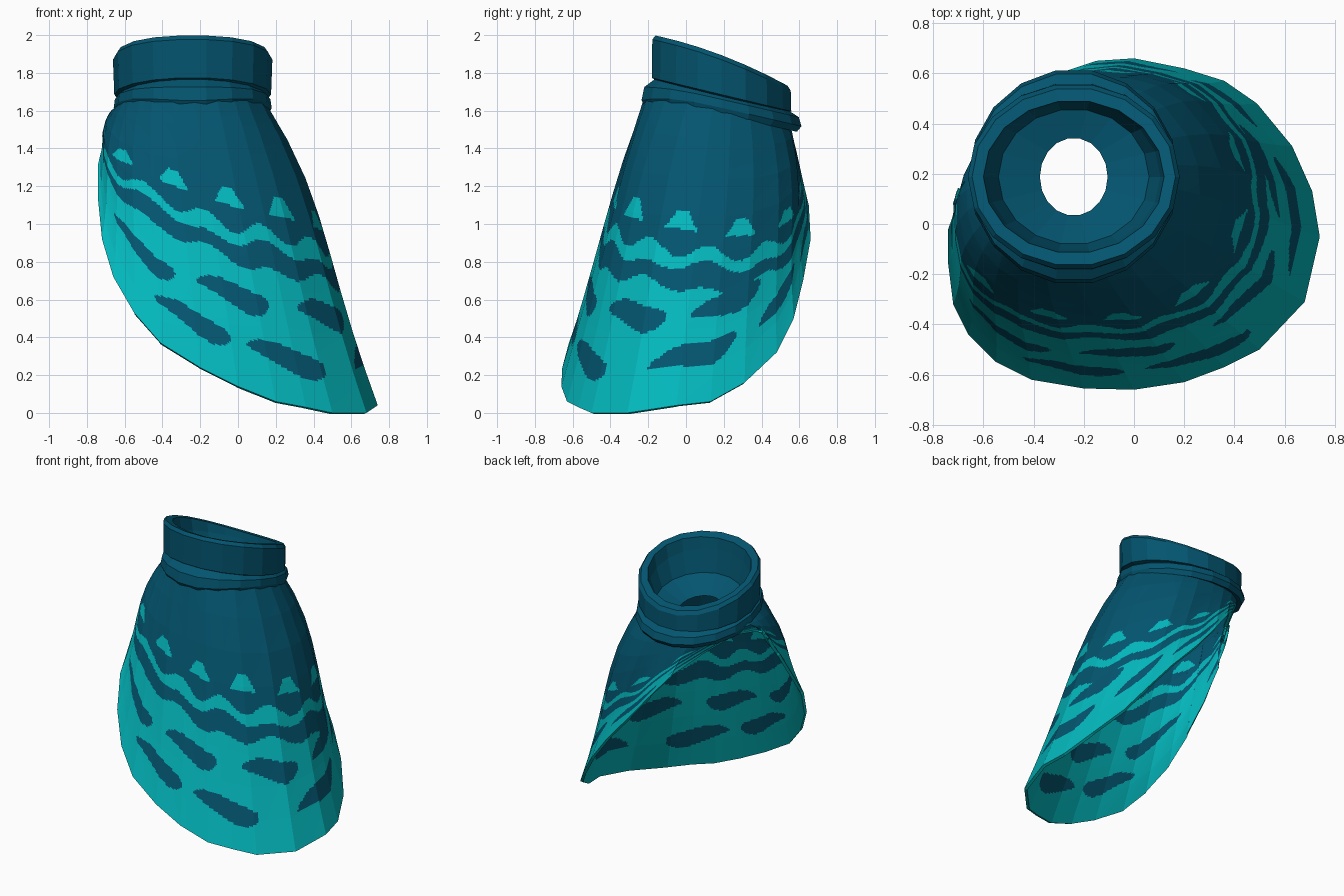
import bpy
import math
from mathutils import Vector

if "Cube" in bpy.data.objects:
    bpy.data.objects.remove(bpy.data.objects["Cube"])


def make_material(name, color):
    mat = bpy.data.materials.new(name)
    mat.use_nodes = True
    mat.diffuse_color = color
    mat.node_tree.nodes["Principled BSDF"].inputs["Base Color"].default_value = color
    return mat


blue = make_material("deep_blue", (0.001, 0.09, 0.16, 1))
teal = make_material("bright_teal", (0.001, 0.479, 0.509, 1))


def make_object(name, verts, faces, materials):
    mesh = bpy.data.meshes.new(name)
    mesh.from_pydata(verts, [], faces)
    for mat in materials:
        mesh.materials.append(mat)
    obj = bpy.data.objects.new(name, mesh)
    bpy.context.collection.objects.link(obj)
    return obj


def loft(rings, closed=False):
    """Join rings of equal length with quads."""
    n = len(rings[0])
    verts = [p for ring in rings for p in ring]
    last = len(rings) if closed else len(rings) - 1
    faces = []
    for j in range(last):
        a, b = j * n, (j + 1) % len(rings) * n
        for i in range(n):
            k = (i + 1) % n
            faces.append((a + i, a + k, b + k, b + i))
    return verts, faces


# Slanted hem, counter-clockwise from the left side
HEM = [Vector(p) for p in (
    (.74, -.05, .04), (.71, .13, .06), (.63, .31, .16), (.49, .48, .32),
    (.36, .57, .5), (.2, .62, .7), (0, .66, .92), (-.15, .65, 1.1),
    (-.3, .6, 1.28), (-.46, .46, 1.43), (-.6, .29, 1.54), (-.69, .12, 1.53),
    (-.74, -.02, 1.32), (-.74, -.16, 1.12), (-.72, -.32, .92), (-.66, -.44, .72),
    (-.55, -.55, .53), (-.41, -.62, .37), (-.2, -.655, .24), (0, -.66, .14),
    (.2, -.63, .06), (.36, -.57, .03), (.5, -.5, 0), (.68, -.31, 0))]
NECK = Vector((-.24, .17, 1.64))
ROWS, SUB = 8, 16


def cloth_point(hem, s):
    """Point on the cape at height fraction s above a hem point."""
    a = math.atan2(hem.y, hem.x)
    out = Vector((math.cos(a), math.sin(a), 0))
    top = NECK + Vector((.385 * out.x, .375 * out.y, -.08 * out.y))
    back_right = max(0, math.cos(a - math.radians(135)))
    bulge = .01 + .055 * abs(out.x) + .02 * max(0, out.y) - .05 * back_right ** 2
    return hem.lerp(top, s) + out * bulge * math.sin(math.pi * s * s)


def angle_gap(a, b):
    return (a - b + 180) % 360 - 180


# Leaf spots: angle, height fraction, half width in degrees, tilt
LEAVES = (
    (-132, .31, 17, 0), (-85, .32, 19, 0), (-32, .31, 18, -.01), (16, .32, 18, .025),
    (48, .2, 14, .03), (88, .14, 18, 0), (130, .15, 18, 0), (175, .17, 16, 0),
    (-108, .165, 18, 0), (-62, .15, 20, -.01), (1, .165, 20, .03))

# Height of the wavy band at every eighth of a turn, from the right side
BAND = (.42, .52, .475, .46, .42, .37, .28, .33)


def in_leaf(a, s, angle, height, half_width, tilt):
    u = angle_gap(a, angle) / half_width
    if abs(u) >= 1:
        return False
    offset = s - height - tilt * u + .012 * math.sin(u * 3)
    return abs(offset) < .05 * math.sqrt(1 - u * u) * (.8 + .25 * u)


def is_teal(a, s):
    """Painted pattern: waves, flecks and leaf spots that follow the hem."""
    eighth = (a + 180) % 360 / 45
    k = int(eighth)
    mid = BAND[k] + (BAND[(k + 1) % 8] - BAND[k]) * (eighth - k)
    phase = 11 * math.radians(a + 78)
    d = s - mid
    if d > .085 - .025 * math.cos(phase):
        step = 360 / 11
        gap = abs((a + 78 + step / 2) % step - step / 2)
        h = d - .15
        return 0 < h < .06 and gap < 9 * (1 - h / .09)
    if abs(d + .015 * math.cos(phase)) < .035 + .01 * math.sin(phase / 2):
        return False
    return not any(in_leaf(a, s, *leaf) for leaf in LEAVES)


# Cape: coarse facets, finely divided so the pattern can be coloured by face
coarse = [[cloth_point(h, j / ROWS) for h in HEM] for j in range(ROWS + 1)]
sides = len(HEM)
rings = []
for j in range(ROWS * SUB + 1):
    row = min(j // SUB, ROWS - 1)
    v = j / SUB - row
    ring = []
    for i in range(sides * SUB):
        c, u = i // SUB, i % SUB / SUB
        k = (c + 1) % sides
        low = coarse[row][c].lerp(coarse[row][k], u)
        high = coarse[row + 1][c].lerp(coarse[row + 1][k], u)
        ring.append(low.lerp(high, v))
    rings.append(ring)
cape = make_object("cape", *loft(rings), (blue, teal))
columns = sides * SUB
for face in cape.data.polygons:
    j, i = divmod(face.index, columns)
    c, u = i // SUB, (i % SUB + .5) / SUB
    p = HEM[c].lerp(HEM[(c + 1) % sides], u)
    angle = math.degrees(math.atan2(p.y, p.x))
    face.material_index = int(is_teal(angle, (j + .5) / (ROWS * SUB)))
thickness = cape.modifiers.new("thickness", 'SOLIDIFY')
thickness.thickness = .02
thickness.offset = -1


def neck_ring(rx, ry, z, slope, dip=0, lift=0, n=18):
    """Tilted oval ring; dip pulls its front down, lift raises its sides."""
    ring = []
    for i in range(n):
        a = 2 * math.pi * i / n
        x, y = rx * math.cos(a), ry * math.sin(a)
        rise = lift * math.cos(a) ** 2 - dip * max(0, -math.sin(a)) ** 3
        ring.append((NECK.x + x, NECK.y + y + .018, z - slope * y + rise))
    return ring


# Standing collar with a funnel-shaped lining
collar_rings = [neck_ring(*p) for p in (
    (.37, .33, 1.67, .24), (.415, .375, 1.685, .24), (.422, .372, 1.84, .37, 0, .03),
    (.405, .355, 1.864, .38, 0, .03), (.36, .305, 1.86, .38, 0, .03),
    (.345, .295, 1.8, .34), (.3, .27, 1.67, .25), (.135, .155, 1.6, .15))]
make_object("collar", *loft(collar_rings), (blue,))

# Folded roll of cloth under the collar, dipping to a point in front
roll_rings = [neck_ring(*p) for p in (
    (.36, .36, 1.59, .22, .06), (.405, .405, 1.58, .23, .07), (.418, .43, 1.615, .23, .06),
    (.412, .415, 1.66, .23, .03), (.37, .35, 1.69, .24))]
make_object("neck_roll", *loft(roll_rings, closed=True), (blue,))
